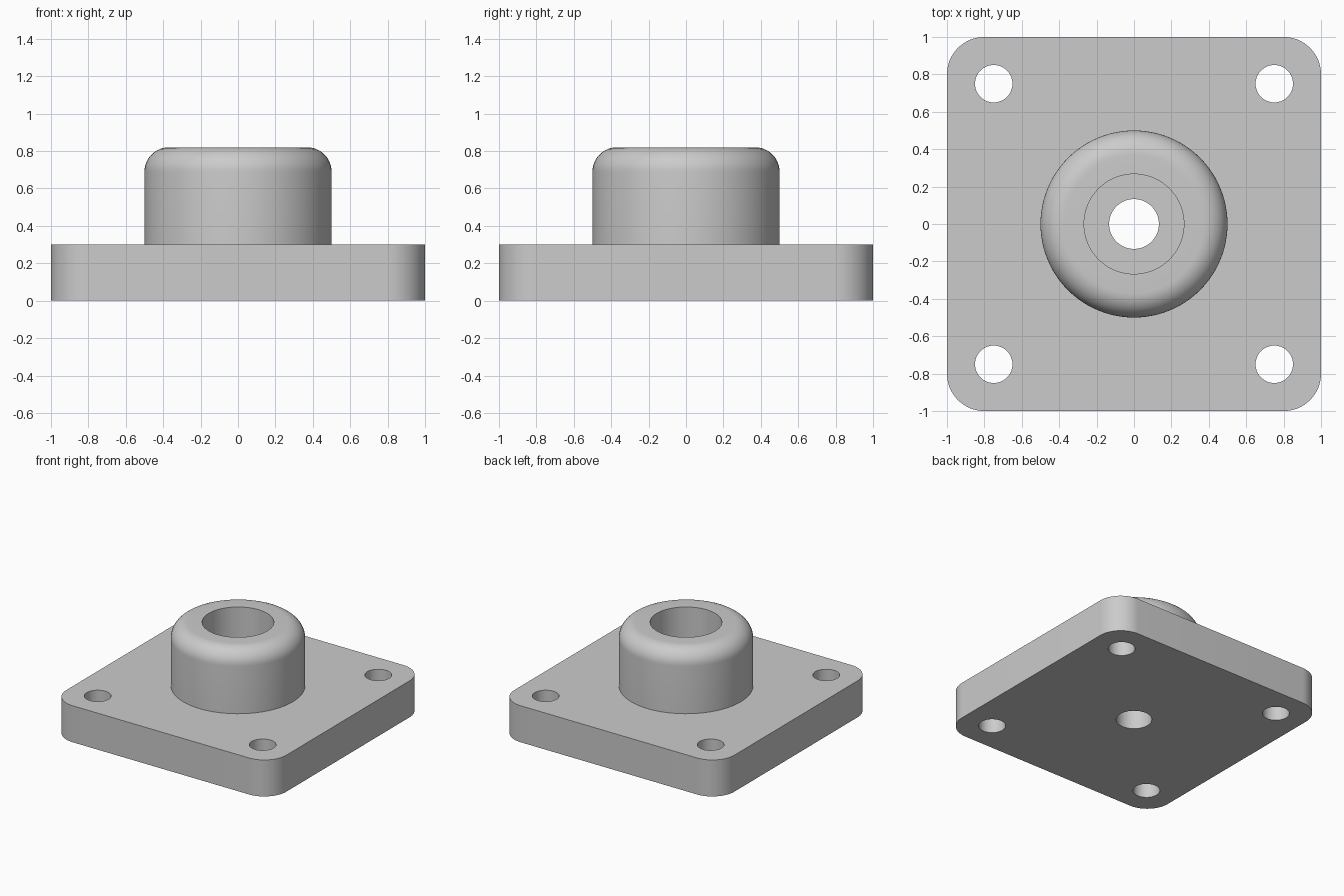
import bpy
import bmesh
import math
from mathutils import Matrix, Vector

cube = bpy.data.objects.get("Cube")
if cube:
    bpy.data.objects.remove(cube, do_unlink=True)

PLATE_TOP = 0.3
BOSS_TOP = 0.82

grey = bpy.data.materials.new("plain grey")
grey.use_nodes = True
grey.diffuse_color = (0.6, 0.6, 0.6, 1)
grey.node_tree.nodes["Principled BSDF"].inputs["Base Color"].default_value = (0.6, 0.6, 0.6, 1)


def finish(bm, name):
    mesh = bpy.data.meshes.new(name)
    bm.to_mesh(mesh)
    bm.free()
    mesh.materials.append(grey)
    obj = bpy.data.objects.new(name, mesh)
    bpy.context.collection.objects.link(obj)
    return obj


def cylinder(name, x, y, radius, bottom, top, fillet=0):
    bm = bmesh.new()
    place = Matrix.Translation(Vector((x, y, (bottom + top) / 2)))
    bmesh.ops.create_cone(bm, cap_ends=True, segments=96, radius1=radius,
                          radius2=radius, depth=top - bottom, matrix=place)
    if fillet:
        rim = [e for e in bm.edges if all(v.co.z > top - 0.001 for v in e.verts)]
        bmesh.ops.bevel(bm, geom=rim, offset=fillet, segments=12,
                        profile=0.5, affect='EDGES')
    return finish(bm, name)


def combine(body, tool, operation):
    mod = body.modifiers.new(tool.name, 'BOOLEAN')
    mod.operation = operation
    mod.solver = 'EXACT'
    mod.object = tool
    bpy.context.view_layer.objects.active = body
    bpy.ops.object.modifier_apply(modifier=mod.name)
    bpy.data.objects.remove(tool, do_unlink=True)


# Square base plate with rounded vertical corners
bm = bmesh.new()
bmesh.ops.create_cube(bm, size=1)
bmesh.ops.scale(bm, verts=bm.verts, vec=(2, 2, PLATE_TOP))
bmesh.ops.translate(bm, verts=bm.verts, vec=(0, 0, PLATE_TOP / 2))
corners = [e for e in bm.edges
           if abs(e.verts[0].co.z - e.verts[1].co.z) > 0.1]
bmesh.ops.bevel(bm, geom=corners, offset=0.2, segments=16,
                profile=0.5, affect='EDGES')
flange = finish(bm, "flange_with_boss")

# Round boss with a filleted top rim
combine(flange, cylinder("boss", 0, 0, 0.5, 0.1, BOSS_TOP, fillet=0.13), 'UNION')

# Wide bore, narrow through hole and four bolt holes
combine(flange, cylinder("bore", 0, 0, 0.267, PLATE_TOP, 1), 'DIFFERENCE')
combine(flange, cylinder("through_hole", 0, 0, 0.133, -0.2, 1), 'DIFFERENCE')
for x in (-0.75, 0.75):
    for y in (-0.75, 0.75):
        combine(flange, cylinder("bolt_hole", x, y, 0.1, -0.2, 0.5), 'DIFFERENCE')

# Smooth curved walls, crisp edges
bpy.ops.object.select_all(action='DESELECT')
flange.select_set(True)
bpy.context.view_layer.objects.active = flange
bpy.ops.object.shade_smooth_by_angle(angle=math.radians(30))
